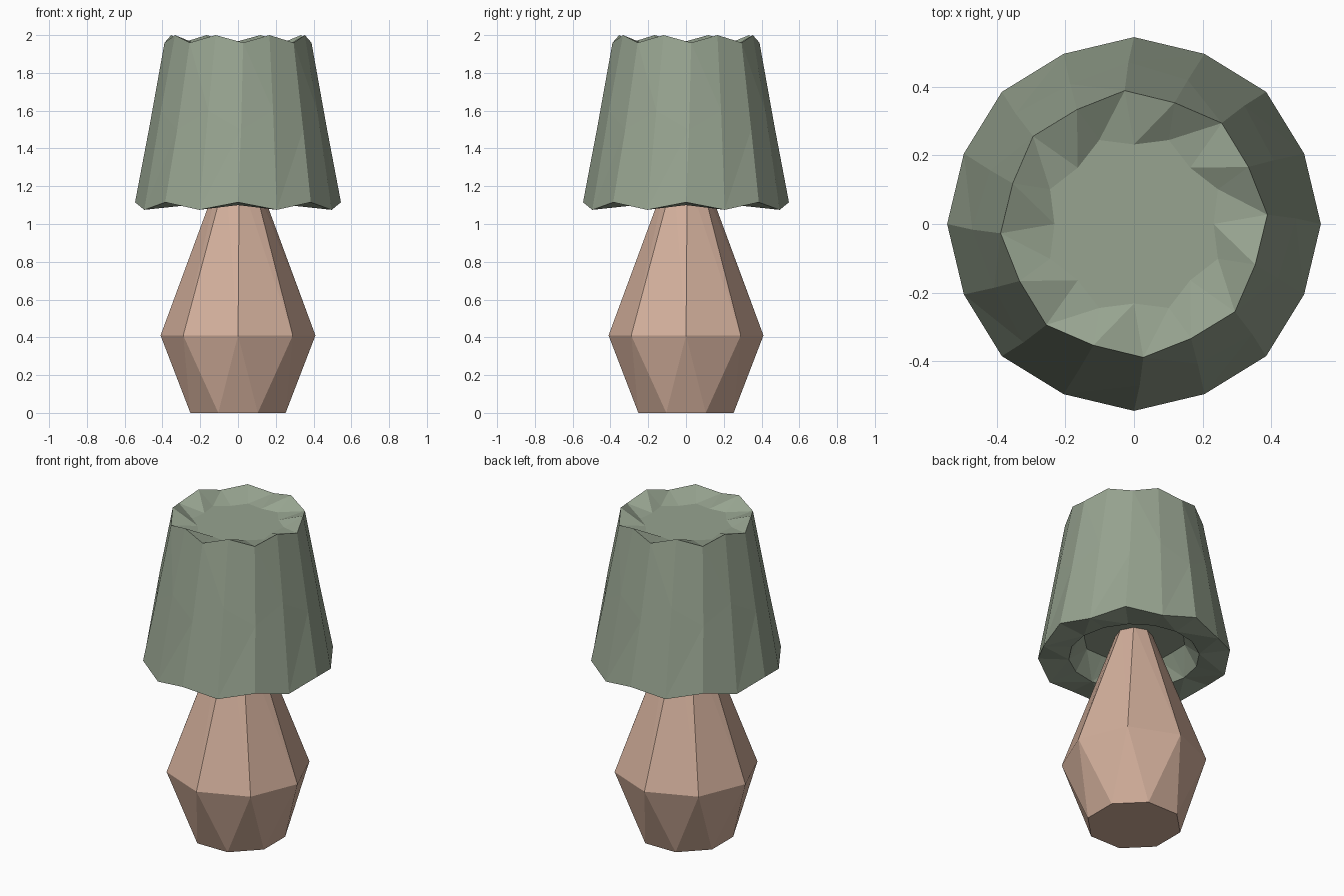
import bpy, bmesh
from math import cos, sin, radians, tau

if "Cube" in bpy.data.objects:
    bpy.data.objects.remove(bpy.data.objects["Cube"])


def ring(n, even, odd=None, turn=0):
    """Ring of n points; even and odd points each have their own (radius, z)."""
    pts = []
    for i in range(n):
        r, z = even if i % 2 == 0 or odd is None else odd
        a = tau * i / n + radians(turn)
        pts.append((r * cos(a), r * sin(a), z))
    return pts


def loft(name, rings, colour):
    """Skin consecutive rings, cap both ends and facet the twisted quads."""
    bm = bmesh.new()
    loops = [[bm.verts.new(p) for p in pts] for pts in rings]
    quads = []
    for a, b in zip(loops, loops[1:]):
        n = len(a)
        for i in range(n):
            j = (i + 1) % n
            quads.append(bm.faces.new((a[i], a[j], b[j], b[i])))
    bm.faces.new(loops[0][::-1])
    bm.faces.new(loops[-1])
    bmesh.ops.triangulate(bm, faces=quads, quad_method='SHORT_EDGE')
    bmesh.ops.recalc_face_normals(bm, faces=bm.faces)
    mesh = bpy.data.meshes.new(name)
    bm.to_mesh(mesh)
    bm.free()
    mat = bpy.data.materials.new(name + "_colour")
    mat.diffuse_color = (*colour, 1)
    mat.use_nodes = True
    mat.node_tree.nodes["Principled BSDF"].inputs["Base Color"].default_value = mat.diffuse_color
    mesh.materials.append(mat)
    obj = bpy.data.objects.new(name, mesh)
    bpy.context.collection.objects.link(obj)
    return obj


# Faceted base: octagonal foot, wide belt, tapering neck
loft("lamp_base", [
    ring(8, (0.273, 0), turn=22.5),
    ring(8, (0.41, 0.41)),
    ring(8, (0.10, 1.25), turn=4),
], (0.65, 0.43, 0.33))

# Shade: hollow below, wavy rims, slightly twisted sides, dished top
loft("lamp_shade", [
    ring(16, (0.28, 1.23), (0.30, 1.23)),            # hollow ceiling
    ring(16, (0.37, 1.10), (0.37, 1.10)),            # hollow mouth
    ring(16, (0.545, 1.115), (0.537, 1.075)),        # lower rim
    ring(16, (0.472, 1.50), (0.448, 1.60), turn=2),  # middle of the sides
    ring(16, (0.39, 1.96), (0.373, 2.0), turn=4),    # upper rim
    ring(16, (0.232, 1.93), (0.265, 1.93)),          # dished top
], (0.31, 0.37, 0.28))
